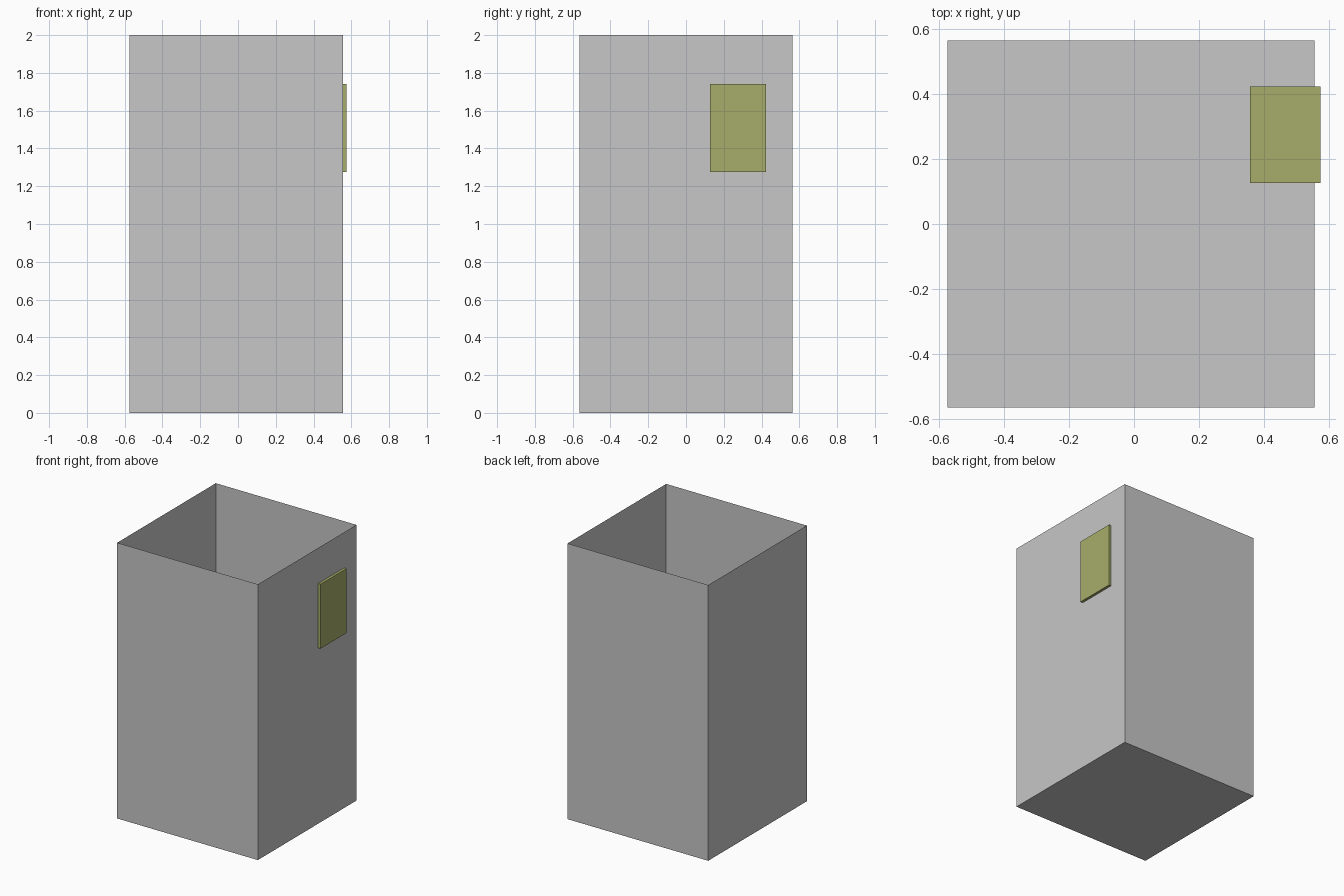
import bpy, bmesh
from mathutils import Vector

if "Cube" in bpy.data.objects:
    bpy.data.objects.remove(bpy.data.objects["Cube"])


def material(name, rgb):
    m = bpy.data.materials.new(name)
    m.diffuse_color = (*rgb, 1.0)
    m.use_nodes = True
    m.node_tree.nodes["Principled BSDF"].inputs["Base Color"].default_value = m.diffuse_color
    return m


def box(name, lo, hi, mat, open_top=False):
    """Axis-aligned box between two corners, optionally without its lid."""
    lo, hi = Vector(lo), Vector(hi)
    bm = bmesh.new()
    bmesh.ops.create_cube(bm, size=1)
    for v in bm.verts:
        v.co = Vector(c * s for c, s in zip(v.co, hi - lo)) + (lo + hi) / 2
    if open_top:
        bm.normal_update()
        bmesh.ops.delete(bm, geom=[f for f in bm.faces if f.normal.z > 0.9],
                         context='FACES')
    mesh = bpy.data.meshes.new(name)
    bm.to_mesh(mesh)
    bm.free()
    mesh.materials.append(mat)
    obj = bpy.data.objects.new(name, mesh)
    bpy.context.collection.objects.link(obj)
    return obj


grey = material("light grey", (0.57, 0.57, 0.57))
olive = material("olive", (0.39, 0.42, 0.145))

# Thin-walled bin, open at the top
box("bin_body", (-0.574, -0.565, 0), (0.555, 0.565, 2), grey, open_top=True)

# Block set through the right wall, showing as a raised panel outside
box("side_panel", (0.357, 0.126, 1.275), (0.574, 0.423, 1.742), olive)
